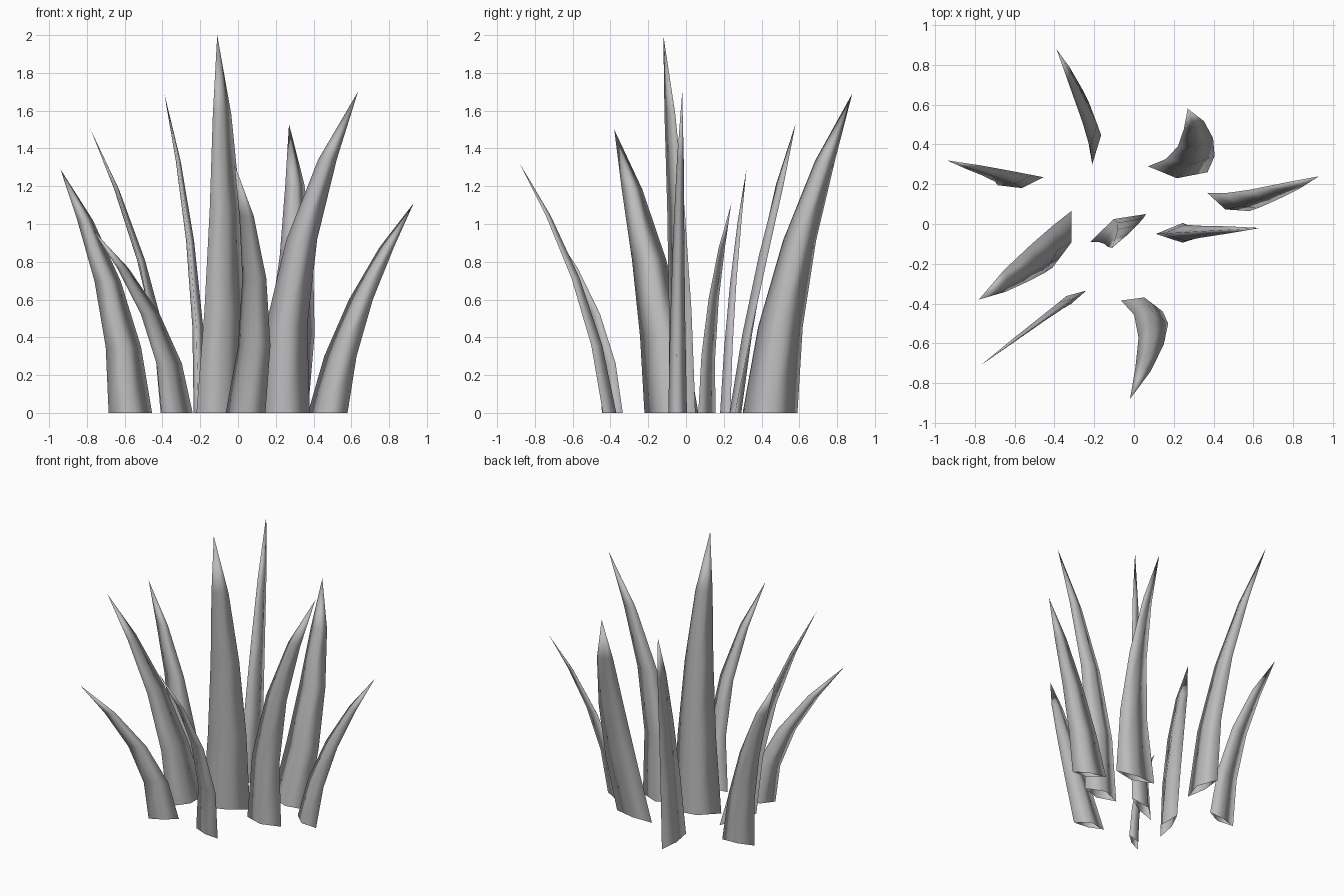
import bpy
import bmesh
from mathutils import Vector, Matrix
from math import radians

default_cube = bpy.data.objects.get("Cube")
if default_cube:
    bpy.data.objects.remove(default_cube, do_unlink=True)

# One plain grey for every blade
grey = bpy.data.materials.new("plain_grey")
grey.use_nodes = True
colour = (0.5, 0.5, 0.5, 1)
grey.diffuse_color = colour
grey.node_tree.nodes["Principled BSDF"].inputs["Base Color"].default_value = colour

LEVELS = (0, 0.27, 0.54, 0.79)   # heights of the cross-sections, as a share of the blade
MIDDLE = 0.6                     # height share at which the middle point is given


def centre_at(t, base, middle, tip):
    """Smooth bend through the base, middle and tip points."""
    m = MIDDLE
    return (base * ((t - m) * (t - 1) / m)
            + middle * (t * (t - 1) / (m * (m - 1)))
            + tip * (t * (t - m) / (1 - m)))


def add_blade(name, edge_a, edge_b, middle, tip, height, fold, back=0.4, twist=0):
    """Tapering hollow leaf: a kite section swept along a bent path to a point."""
    a, b = Vector(edge_a), Vector(edge_b)
    base, middle, tip = (a + b) / 2, Vector(middle), Vector(tip)
    half = (b - a) / 2
    normal = Vector((-half.y, half.x)).normalized() * fold
    section = (-half, -normal * back, half, normal)
    bm = bmesh.new()
    rings = []
    for t in LEVELS:
        centre = centre_at(t, base, middle, tip)
        turn = Matrix.Rotation(radians(twist * t), 2)
        size = (1 - t) ** 0.65
        rings.append([bm.verts.new((*(centre + turn @ p * size), height * t))
                      for p in section])
    point = bm.verts.new((*tip, height))
    sides = len(section)
    for i in range(sides):
        j = (i + 1) % sides
        for low, high in zip(rings, rings[1:]):
            bm.faces.new((low[i], low[j], high[j], high[i]))
        bm.faces.new((rings[-1][i], rings[-1][j], point))
    # Soft shading all round, open at the foot
    for face in bm.faces:
        face.smooth = True
    mesh = bpy.data.meshes.new(name)
    bm.to_mesh(mesh)
    bm.free()
    mesh.materials.append(grey)
    bpy.context.collection.objects.link(bpy.data.objects.new(name, mesh))


# Tall blade in the middle
add_blade("centre_blade", (-.22, -.09), (.06, .05), (-.07, -.06), (-.11, -.12), 2, .05, twist=5)

# Blades behind it
add_blade("back_right_blade", (-.22, .59), (-.21, .3), (-.275, .63), (-.39, .88), 1.69, .05)
add_blade("back_left_blade", (.37, .26), (.07, .29), (.31, .43), (.27, .58), 1.53, .045, twist=35)

# Blades on the left
add_blade("outer_left_blade", (.58, .065), (.37, .155), (.68, .155), (.93, .24), 1.11, .04)
add_blade("inner_left_blade", (.11, -.05), (.38, -.05), (.365, -.04), (.635, -.02), 1.7, .055, back=.8)

# Blades on the right
add_blade("inner_right_blade", (-.315, .065), (-.41, -.22), (-.55, -.215), (-.78, -.38), 1.5, .05, twist=30)
add_blade("outer_right_blade", (-.455, .235), (-.685, .195), (-.715, .262), (-.94, .32), 1.29, .035)

# Blades in front
add_blade("front_blade", (-.065, -.385), (.145, -.44), (.08, -.62), (-.02, -.88), 1.32, .045)
add_blade("front_right_blade", (-.405, -.445), (-.24, -.335), (-.495, -.51), (-.77, -.71), .97, .033)
